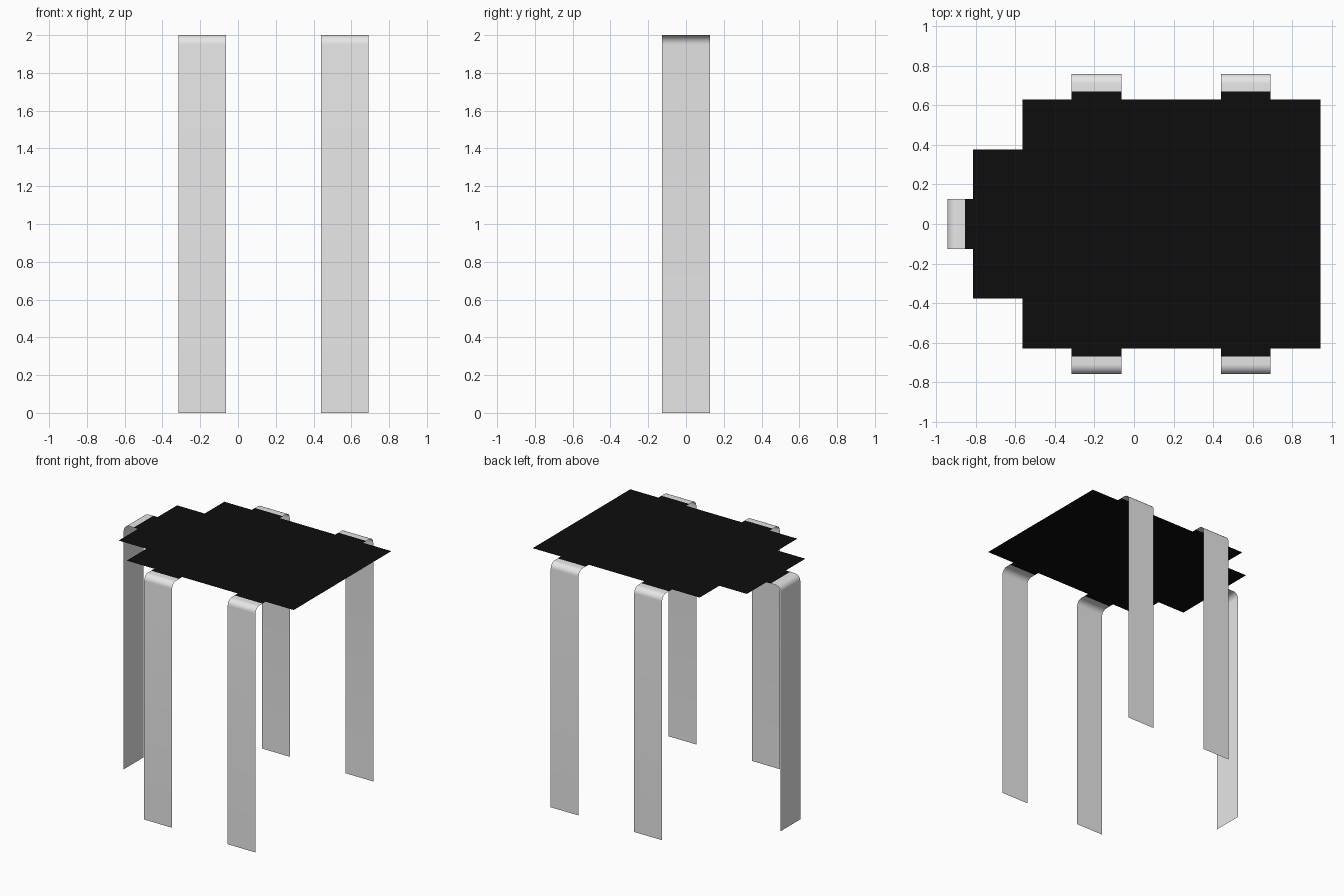
import bpy, bmesh, math
from mathutils import Matrix

if "Cube" in bpy.data.objects:
    bpy.data.objects.remove(bpy.data.objects["Cube"])


def material(name, value):
    m = bpy.data.materials.new(name)
    m.diffuse_color = (value, value, value, 1)
    m.use_nodes = True
    m.node_tree.nodes["Principled BSDF"].inputs["Base Color"].default_value = m.diffuse_color
    return m


black = material("matte black", 0.004)
grey = material("light grey", 0.8)

TOP = 2.0      # height of the sheet top
HALF = 0.126   # half width of a leg strip
BEND = 0.05    # radius of the leg bend


def make_object(name, bm, mats):
    mesh = bpy.data.meshes.new(name)
    bm.to_mesh(mesh)
    bm.free()
    for m in mats:
        mesh.materials.append(m)
    ob = bpy.data.objects.new(name, mesh)
    bpy.context.collection.objects.link(ob)
    return ob


# Table top: a thin sheet with a narrower step at the left end
bm = bmesh.new()
outline = [(0.945, -0.63), (0.945, 0.63), (-0.565, 0.63), (-0.565, 0.377),
           (-0.815, 0.377), (-0.815, -0.377), (-0.565, -0.377), (-0.565, -0.63)]
bm.faces.new([bm.verts.new((x, y, TOP)) for x, y in outline])
make_object("table_top", bm, [black])


def bent_leg(name, origin, angle, inner):
    """Sheet strip leaving the top at distance inner, bending down to the floor."""
    outer = inner + 0.13
    profile = [(inner, TOP), (inner + 0.04, TOP)]
    for i in range(9):
        a = math.pi / 2 * (1 - i / 8)
        profile.append((outer - BEND + BEND * math.cos(a),
                        TOP - BEND + BEND * math.sin(a)))
    profile.append((outer, 0))
    bm = bmesh.new()
    rows = [[bm.verts.new((d, s * HALF, z)) for s in (-1, 1)] for d, z in profile]
    for i, (p, q) in enumerate(zip(rows, rows[1:])):
        f = bm.faces.new((p[0], q[0], q[1], p[1]))
        f.smooth = True
        f.material_index = 0 if i == 0 else 1   # black tab next to the top
    bm.transform(Matrix.Translation((origin, 0, 0)) @ Matrix.Rotation(angle, 4, 'Z'))
    make_object(name, bm, [black, grey])


# Two legs on each long side, one at the left end
for label, x in (("left", -0.19), ("right", 0.565)):
    bent_leg("front_leg_" + label, x, -math.pi / 2, 0.63)
    bent_leg("back_leg_" + label, x, math.pi / 2, 0.63)
bent_leg("end_leg", 0, math.pi, 0.815)
